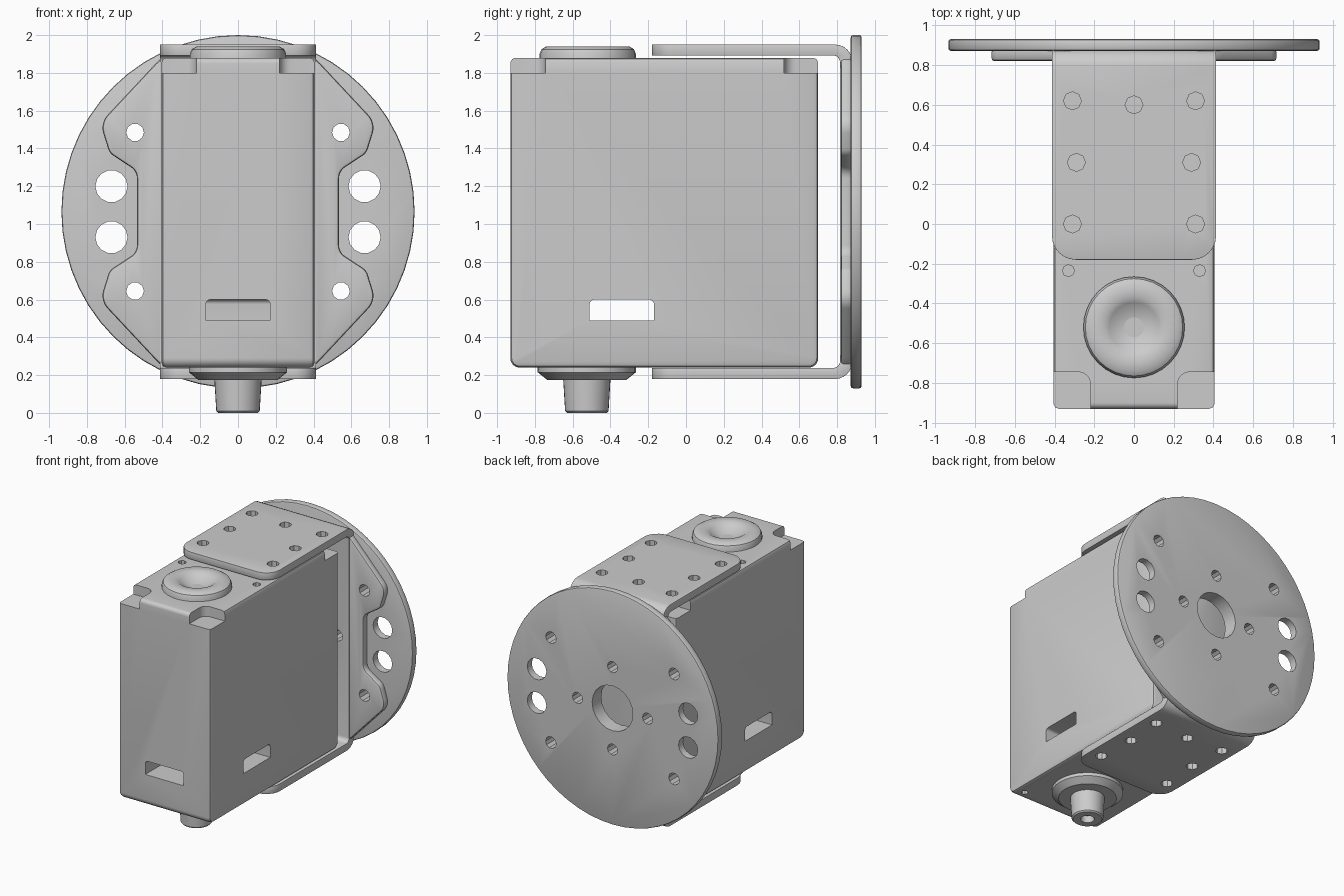
import bpy, bmesh, math
from mathutils import Vector

if "Cube" in bpy.data.objects:
    bpy.data.objects.remove(bpy.data.objects["Cube"])

grey = bpy.data.materials.new("plain grey")
grey.diffuse_color = (0.604, 0.604, 0.604, 1)
grey.use_nodes = True
grey.node_tree.nodes["Principled BSDF"].inputs["Base Color"].default_value = grey.diffuse_color
AXES = {"X": lambda u, v, w: (w, u, v), "Y": lambda u, v, w: (u, w, v), "Z": lambda u, v, w: (u, v, w)}


def make(name, bm):
    bmesh.ops.remove_doubles(bm, verts=bm.verts, dist=1e-5)
    bmesh.ops.recalc_face_normals(bm, faces=bm.faces)
    me = bpy.data.meshes.new(name)
    bm.to_mesh(me)
    bm.free()
    me.materials.append(grey)
    ob = bpy.data.objects.new(name, me)
    bpy.context.collection.objects.link(ob)
    return ob


def circle(u, v, r, n=12):
    return [(u + r * math.cos(2 * math.pi * i / n), v + r * math.sin(2 * math.pi * i / n)) for i in range(n)]


def rounded(pts, n=6):
    """Polygon of (u, v, radius) corners with rounded corners."""
    out = []
    for i, (u, v, r) in enumerate(pts):
        p = Vector((u, v))
        if r == 0:
            out.append((u, v))
            continue
        a = (Vector(pts[i - 1][:2]) - p).normalized()
        b = (Vector(pts[(i + 1) % len(pts)][:2]) - p).normalized()
        half = a.angle(b) / 2
        c = p + (a + b).normalized() * (r / math.sin(half))
        s, e = p + a * (r / math.tan(half)) - c, p + b * (r / math.tan(half)) - c
        a0 = math.atan2(s.y, s.x)
        turn = (math.atan2(e.y, e.x) - a0 + math.pi) % (2 * math.pi) - math.pi
        for k in range(n + 1):
            t = a0 + turn * k / n
            out.append((c.x + r * math.cos(t), c.y + r * math.sin(t)))
    return out


def rect(u0, u1, v0, v1, r0, r1):
    return rounded([(u0, v0, r0), (u1, v0, r0), (u1, v1, r1), (u0, v1, r1)])


def add_prism(bm, pts, axis, a, b):
    lo = [bm.verts.new(AXES[axis](u, v, a)) for u, v in pts]
    hi = [bm.verts.new(AXES[axis](u, v, b)) for u, v in pts]
    bm.faces.new(lo)
    bm.faces.new(hi)
    for i in range(len(pts)):
        j = (i + 1) % len(pts)
        bm.faces.new((lo[i], lo[j], hi[j], hi[i]))


def prism(name, pts, axis, a, b):
    bm = bmesh.new()
    add_prism(bm, pts, axis, a, b)
    return make(name, bm)


def lathe(name, profile, y, n=32):
    bm = bmesh.new()
    rings = [[bm.verts.new((r * math.cos(2 * math.pi * i / n), y + r * math.sin(2 * math.pi * i / n), z))
              for i in range(n)] if r else [bm.verts.new((0, y, z))] for r, z in profile]
    for p, q in zip(rings, rings[1:]):
        for i in range(n):
            j = (i + 1) % n
            vs = [p[i % len(p)], p[j % len(p)], q[j % len(q)], q[i % len(q)]]
            bm.faces.new(list(dict.fromkeys(vs)))
    return make(name, bm)


def apply(ob, kind, **settings):
    bpy.context.view_layer.objects.active = ob
    m = ob.modifiers.new(kind, kind)
    for k, v in settings.items():
        setattr(m, k, v)
    bpy.ops.object.modifier_apply(modifier=m.name)


def bevel(ob, width):
    apply(ob, "BEVEL", width=width, segments=2, limit_method="ANGLE", angle_limit=math.radians(35))


def cut(ob, prisms, operation="DIFFERENCE"):
    for args in prisms:
        tool = prism("cutter", *args)
        apply(ob, "BOOLEAN", object=tool, operation=operation, solver="EXACT")
        bpy.data.objects.remove(tool)


ZC = 1.065  # height of the disc centre

# motor case with corner notches, screw holes and slots
case = prism("motor_case", rounded([(-0.93, 0.24, 0.05), (0.70, 0.24, 0.05),
                                    (0.70, 1.88, 0.03), (-0.93, 1.88, 0.03)]), "X", -0.405, 0.405)
bevel(case, 0.025)
for s in (-1, 1):
    x0, x1 = sorted((s * 0.22, s * 0.5))
    for y0, y1, r0, r1 in ((-1.0, -0.745, 0, 0.06), (0.52, 0.8, 0.06, 0)):
        cut(case, [(rect(x0, x1, y0, y1, r0, r1), "Z", 1.80, 2.0)])
    cut(case, [(circle(s * 0.33, -0.235, 0.03, 8), "Z", 1.8, 2.0),
               (circle(s * 0.33, -0.84, 0.025, 8), "Z", 0.2, 0.3)])
cut(case, [(rect(-0.51, -0.17, 0.49, 0.60, 0, 0.025), "X", -0.6, 0.6),
           (rect(-0.17, 0.17, 0.49, 0.60, 0, 0.025), "Y", -1.1, -0.4)])

# bearing boss on top, shaft and collar below
boss = lathe("top_boss", [(0, 1.83), (0.255, 1.83), (0.255, 1.90), (0.245, 1.925), (0.22, 1.94),
                          (0.15, 1.94), (0.125, 1.925), (0, 1.85)], -0.52)
shaft = lathe("output_shaft", [(0, 0.26), (0.26, 0.26), (0.26, 0.215), (0.21, 0.175), (0.125, 0.175),
                               (0.115, 0.01), (0.105, 0), (0.05, 0), (0.045, 0.05), (0, 0.06)], -0.525)

# holes shared by the disc and the bracket web
back_holes = [(circle(0, ZC, 0.18, 20), "Y", 0.75, 1.1)]
for s in (-1, 1):
    for t in (-1, 1):
        back_holes += [(circle(s * 0.67, ZC + t * 0.135, 0.085, 14), "Y", 0.75, 1.1),
                       (circle(s * 0.545, ZC + t * 0.42, 0.047, 10), "Y", 0.75, 1.1)]
    back_holes += [(circle(s * 0.31, ZC, 0.045, 10), "Y", 0.75, 1.1),
                   (circle(0, ZC + s * 0.33, 0.045, 10), "Y", 0.75, 1.1)]

# round mounting disc
disc = prism("mounting_disc", circle(0, ZC, 0.935, 56), "Y", 0.872, 0.93)
bevel(disc, 0.012)
cut(disc, back_holes)

# U shaped bracket with rounded arm tips and screw holes
bracket = prism("u_bracket", rounded([(-0.18, 0.18, 0), (0.88, 0.18, 0.09), (0.88, 1.95, 0.09), (-0.18, 1.95, 0),
                                      (-0.18, 1.892, 0), (0.815, 1.892, 0.035), (0.815, 0.238, 0.035),
                                      (-0.18, 0.238, 0)]), "X", -0.413, 0.413)
cut(bracket, [(rect(-0.5, 0.5, -0.18, 1.0, 0, 0), "Z", 0, 2.2)], "INTERSECT")
cut(bracket, [(rect(-0.413, 0.413, -0.18, 1.0, 0.12, 0), "Z", 0, 2.2)], "INTERSECT")
bevel(bracket, 0.014)
arm_holes = [(0, 0.6)] + [(s * x, y) for s in (-1, 1) for x, y in ((0.31, 0.62), (0.29, 0.31), (0.31, 0.0))]
cut(bracket, [(circle(x, y, 0.045, 8), "Z", a, a + 0.13) for x, y in arm_holes for a in (0.14, 1.86)])
cut(bracket, back_holes)

# flared wings of the bracket web, seated on the disc
half = [(0.38, 0.84, 0), (0.44, 0.78, 0.05), (0.73, 0.47, 0.1), (0.68, 0.31, 0.07), (0.535, 0.215, 0.07)]
for s, side in ((-1, "left"), (1, "right")):
    outline = [(s * x, ZC + z, r) for x, z, r in half] + [(s * x, ZC - z, r) for x, z, r in reversed(half)]
    wing = prism(side + "_bracket_wing", rounded(outline), "Y", 0.82, 0.88)
    bevel(wing, 0.015)
    cut(wing, back_holes)

# smooth shading with sharp edges kept
for ob in bpy.context.collection.objects:
    bpy.ops.object.select_all(action="DESELECT")
    ob.select_set(True)
    bpy.context.view_layer.objects.active = ob
    bpy.ops.object.shade_smooth_by_angle(angle=math.radians(35))
